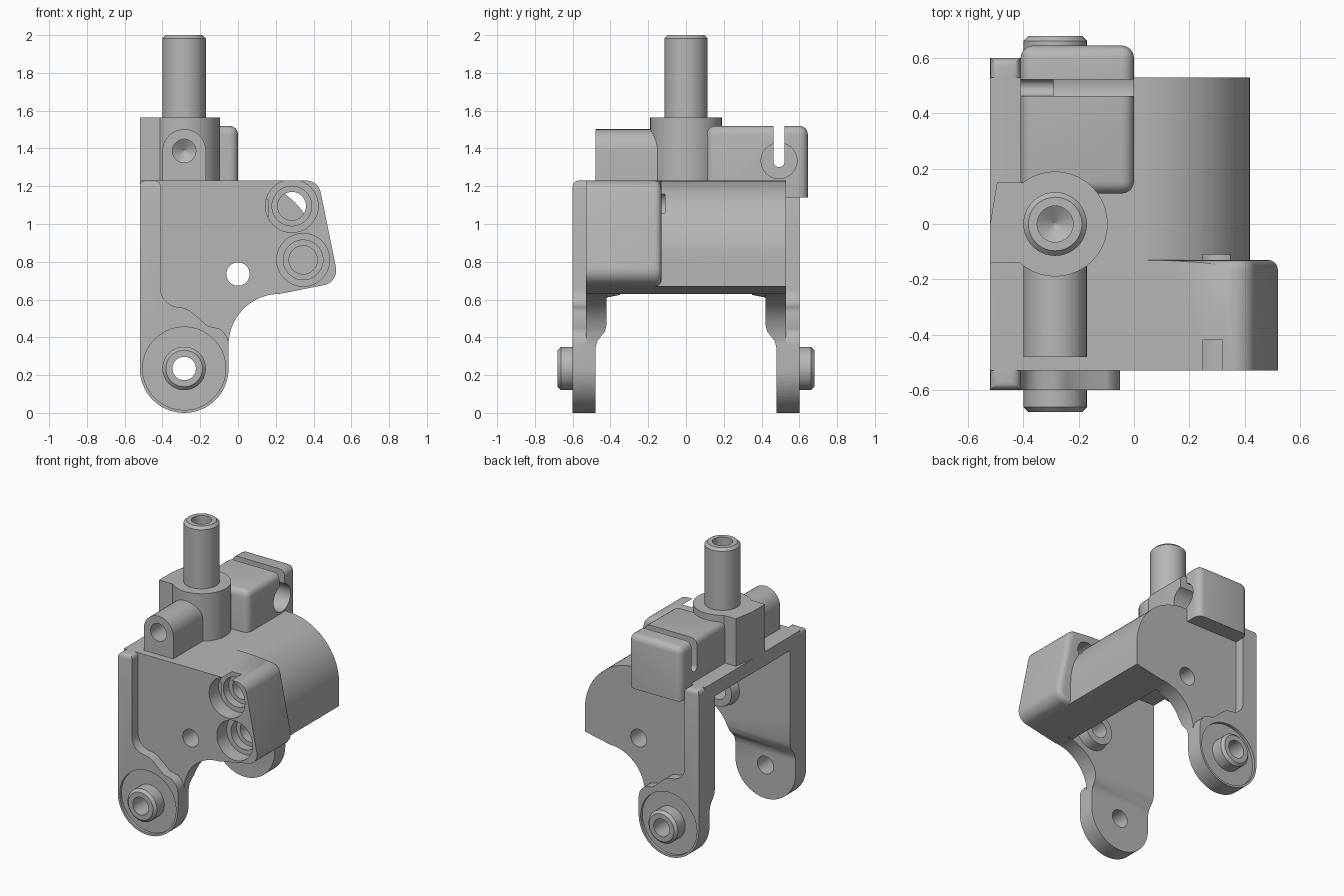
import bpy, bmesh, math
from mathutils import Vector

if "Cube" in bpy.data.objects:
    bpy.data.objects.remove(bpy.data.objects["Cube"])

metal = bpy.data.materials.new("light grey metal")
metal.use_nodes = True
GREY = (0.47, 0.47, 0.47, 1)
metal.diffuse_color = GREY
metal.node_tree.nodes["Principled BSDF"].inputs["Base Color"].default_value = GREY


def arc(cx, cy, r, a0=0, a1=360, n=16):
    """Points on an arc; a full turn leaves out the repeated last point."""
    full = abs(a1 - a0) == 360
    count = n if full else n + 1
    angles = [math.radians(a0 + (a1 - a0) * i / n) for i in range(count)]
    return [(cx + r * math.cos(a), cy + r * math.sin(a)) for a in angles]


def circle(cx, cy, r):
    return arc(cx, cy, r, n=40)


PLACE = {
    "x": lambda p, d: Vector((d, p[0], p[1])),
    "y": lambda p, d: Vector((p[0], d, p[1])),
    "z": lambda p, d: Vector((p[0], p[1], d)),
}


def prism(name, pts, axis, a, b, end_scale=1, bevel=0, rule=None, segments=4):
    """Extrude an outline along an axis, optionally tapering and rounding edges."""
    cx = sum(p[0] for p in pts) / len(pts)
    cy = sum(p[1] for p in pts) / len(pts)
    end = [(cx + (p[0] - cx) * end_scale, cy + (p[1] - cy) * end_scale) for p in pts]
    bm = bmesh.new()
    low = [bm.verts.new(PLACE[axis](p, a)) for p in pts]
    high = [bm.verts.new(PLACE[axis](p, b)) for p in end]
    bm.faces.new(low)
    bm.faces.new(high)
    for i in range(len(pts)):
        j = (i + 1) % len(pts)
        bm.faces.new((low[i], low[j], high[j], high[i]))
    bmesh.ops.recalc_face_normals(bm, faces=bm.faces)
    if bevel:
        edges = [e for e in bm.edges if all(rule(v.co) for v in e.verts)]
        bmesh.ops.bevel(bm, geom=edges, offset=bevel, segments=segments,
                        profile=0.5, affect="EDGES")
    mesh = bpy.data.meshes.new(name)
    bm.to_mesh(mesh)
    bm.free()
    mesh.materials.append(metal)
    obj = bpy.data.objects.new(name, mesh)
    bpy.context.collection.objects.link(obj)
    return obj


def combine(obj, others, operation):
    """Apply boolean operations and remove the helpers."""
    bpy.context.view_layer.objects.active = obj
    for other in others:
        mod = obj.modifiers.new("boolean", "BOOLEAN")
        mod.operation, mod.solver, mod.object = operation, "EXACT", other
        bpy.ops.object.modifier_apply(modifier=mod.name)
        bpy.data.objects.remove(other)


def cut(obj, *others):
    combine(obj, others, "DIFFERENCE")


def join(obj, *others):
    combine(obj, others, "UNION")


LEG = (-0.285, 0.235)
STEM = (-0.285, 0)
PIVOT = (0, 0.735)
BOLTS = [(0.285, 1.095), (0.345, 0.81)]

# Main fork outline: top, curved shoulder, concave underside, round leg end
fork = prism("fork_body",
             [(-0.52, 1.23)] + arc(0.02, 0.83, 0.4, 90, 0, 24)
             + [(0.42, 0.67), (0.22, 0.63)] + arc(0.22, 0.36, 0.27, 95, 180, 16)
             + arc(*LEG, 0.235, 0, -180, 32), "y", -0.53, 0.53)

# Raised outer strip and leg pads on both sides
strip = prism("raised_strip",
              [(-0.52, 1.23), (-0.41, 1.23)] + arc(-0.31, 0.66, 0.1, 180, 260, 8)
              + arc(-0.32, 0.44, 0.12, 75, 50, 4) + [(-0.16, 0.46)]
              + arc(-0.15, 0.36, 0.1, 60, 0, 6)
              + arc(*LEG, 0.235, 0, -180, 32), "y", -0.6, 0.6,
              bevel=0.03, rule=lambda c: c.z > 1.2 and abs(c.y) > 0.59)

# Thick bolt flange at the front corner
flange = prism("bolt_flange",
               [(0, 1.23)] + arc(0.36, 1.15, 0.08, 90, 13, 8)
               + arc(0.44, 0.755, 0.08, 13, -80, 10) + [(0.22, 0.633), (0, 0.75)],
               "y", -0.53, -0.13, bevel=0.035,
               rule=lambda c: c.y > -0.2 and c.x > 0.1)
join(fork, strip, flange)

# Hollow between the two legs, narrowing around the shoulders
half = [(0.42, 0.47), (0.43, 0.43), (0.47, 0.38), (0.48, 0.34), (0.48, -0.1)]
mirrored = [(-y, z) for y, z in reversed(half)]


def hollow(top, x_end):
    return prism("hollow", [(-0.42, top), (0.42, top)] + half + mirrored,
                 "x", -0.7, x_end)


cut(fork, hollow(1.13, 0.16), hollow(0.63, 0.6))

# Inner collars, pad recesses and through holes
for s in (-1, 1):
    join(fork, prism("collar", circle(*PIVOT, 0.13), "y", s * 0.45, s * 0.35, 0.85))
    cut(fork, prism("recess", circle(*LEG, 0.22), "y", s * 0.58, s * 0.7))
for spot in (PIVOT, LEG):
    cut(fork, prism("hole", circle(*spot, 0.062), "y", -1, 1))

# Counterbored bolt holes with drilled ends
for spot in BOLTS:
    cut(fork,
        prism("counterbore", circle(*spot, 0.14), "y", -0.6, -0.42),
        prism("inner_bore", circle(*spot, 0.105), "y", -0.6, -0.36),
        prism("bolt_hole", circle(*spot, 0.075), "y", -0.6, -0.11))
parts = [fork]

# Pivot bosses on the legs
for side, s in (("front", -1), ("back", 1)):
    boss = prism(side + "_pivot_boss", circle(*LEG, 0.115), "y", s * 0.55, s * 0.68,
                 bevel=0.018, rule=lambda c: abs(c.y) > 0.67, segments=1)
    cut(boss, prism("hole", circle(*LEG, 0.062), "y", -1, 1))
    parts.append(boss)

# Stem base: round hub merged with a side block
base = prism("stem_base", circle(*STEM, 0.19), "z", 1.2, 1.565)
join(base, prism("side_block", [(-0.52, -0.14), (-0.285, -0.14), (-0.285, 0.15),
                                (-0.495, 0.15), (-0.52, 0)], "z", 1.2, 1.565))
parts.append(base)

# Stem with a countersunk end
stem = prism("stem", circle(*STEM, 0.115), "z", 1.5, 2.0, bevel=0.018,
             rule=lambda c: c.z > 1.99, segments=1)
cut(stem, prism("bore", circle(*STEM, 0.065), "z", 2.05, 1.9),
    prism("bore_tip", circle(*STEM, 0.065), "z", 1.9, 1.86, 0.05))
parts.append(stem)

# Arched lug at the front with a blind hole
lug = prism("front_lug", [(-0.4, 1.2)] + arc(-0.285, 1.387, 0.115, 180, 0, 20)
            + [(-0.17, 1.2)], "y", -0.48, -0.05)
cut(lug, prism("bore", circle(-0.285, 1.387, 0.062), "y", -0.55, -0.34),
    prism("bore_tip", circle(-0.285, 1.387, 0.062), "y", -0.34, -0.3, 0.05))
parts.append(lug)

# Cable stop block at the back, slotted and counterbored
block = prism("cable_stop", [(-0.41, 0.11), (0, 0.11), (0, 0.645), (-0.41, 0.645)],
              "z", 1.14, 1.52, bevel=0.045,
              rule=lambda c: True)
for v in block.data.vertices:
    if v.co.z < 1.19:
        v.co.z = 1.14
        # Square off the lower rim
        v.co.x = -0.41 if v.co.x < -0.36 else (0 if v.co.x > -0.05 else v.co.x)
bm = bmesh.new()
bm.free()
bpy.data.objects.remove(block)
block = prism("cable_stop", [(-0.41, 0.11), (0, 0.11), (0, 0.645), (-0.41, 0.645)],
              "z", 1.0, 1.52, bevel=0.045, rule=lambda c: True)
cut(block, prism("trim", [(-1, -1), (1, -1), (1, 1), (-1, 1)], "z", 0.8, 1.14),
    prism("slot", [(0.522, 1.6)] + arc(0.4925, 1.33, 0.0295, 0, -180, 12)
          + [(0.463, 1.6)], "x", -0.7, 0.3),
    prism("counterbore", circle(0.4925, 1.335, 0.095), "x", -0.29, 0.3))
parts.append(block)

# Smooth round surfaces, crisp edges
bpy.ops.object.select_all(action="DESELECT")
for obj in parts:
    obj.select_set(True)
    bpy.context.view_layer.objects.active = obj
bpy.ops.object.shade_smooth_by_angle(angle=math.radians(30))
